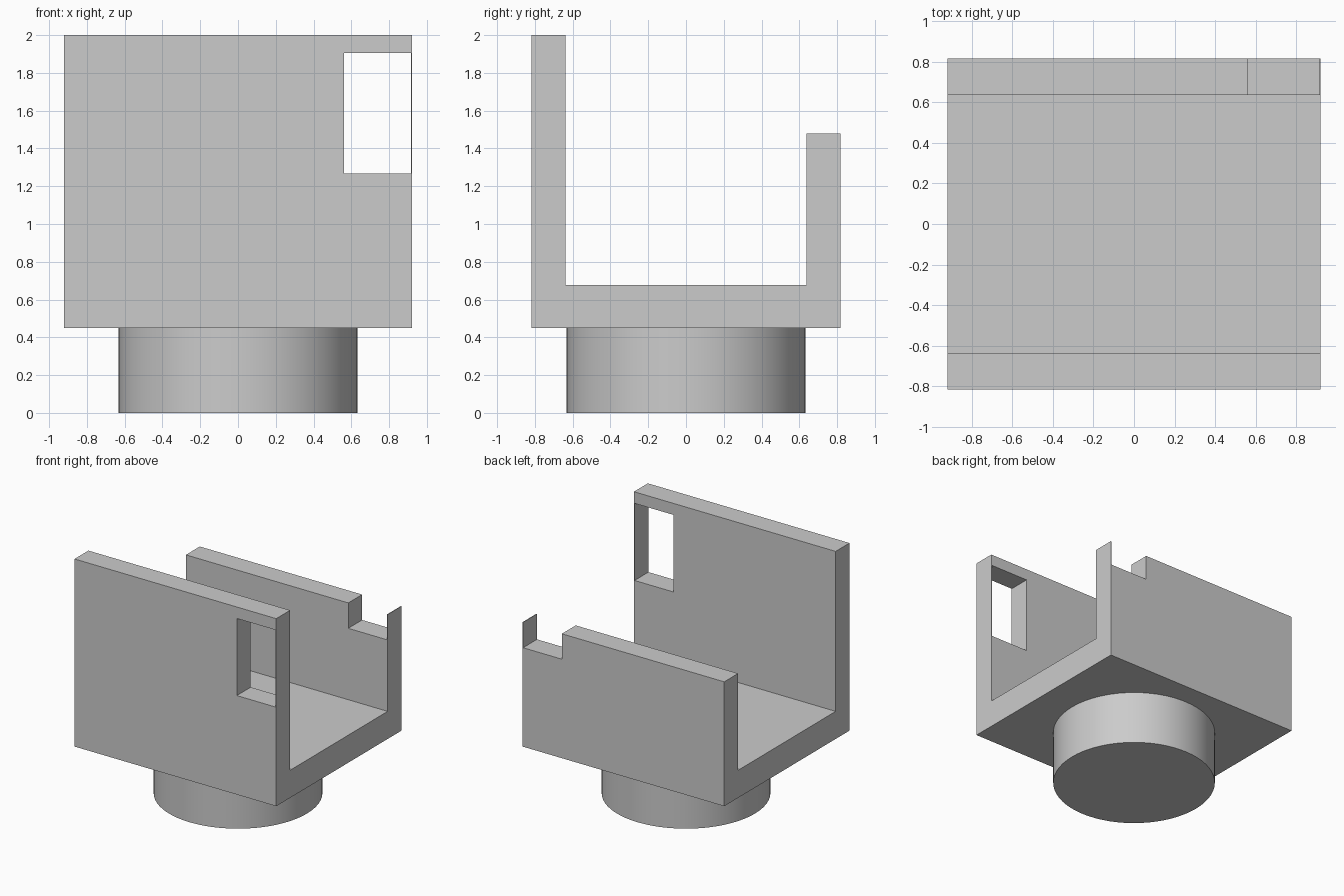
import bpy, bmesh
from mathutils import Vector

old = bpy.data.objects.get("Cube")
if old:
    bpy.data.objects.remove(old, do_unlink=True)

# One plain grey for everything
grey = bpy.data.materials.new("light grey")
grey.use_nodes = True
grey.diffuse_color = (0.6, 0.6, 0.6, 1)
grey.node_tree.nodes["Principled BSDF"].inputs["Base Color"].default_value = (0.6, 0.6, 0.6, 1)


def extrude_profile(name, points, x0, x1):
    """Extrude a (y, z) outline along x from x0 to x1."""
    bm = bmesh.new()
    face = bm.faces.new([bm.verts.new((x0, y, z)) for y, z in points])
    result = bmesh.ops.extrude_face_region(bm, geom=[face])
    moved = [v for v in result["geom"] if isinstance(v, bmesh.types.BMVert)]
    bmesh.ops.translate(bm, vec=Vector((x1 - x0, 0, 0)), verts=moved)
    bmesh.ops.recalc_face_normals(bm, faces=bm.faces)
    mesh = bpy.data.meshes.new(name)
    bm.to_mesh(mesh)
    bm.free()
    mesh.materials.append(grey)
    obj = bpy.data.objects.new(name, mesh)
    bpy.context.collection.objects.link(obj)
    return obj


# Channel bracket: tall front wall, floor, lower back wall
half_x, outer, inner = 0.922, 0.818, 0.637
bottom, floor, front_top, back_top = 0.45, 0.678, 2.0, 1.478
bracket = extrude_profile("channel_bracket", [
    (-outer, bottom), (outer, bottom), (outer, back_top), (inner, back_top),
    (inner, floor), (-inner, floor), (-inner, front_top), (-outer, front_top),
], -half_x, half_x)

# One cutter makes the front window and the back notch, leaving a thin end skin
cutter = extrude_profile("window_cutter", [
    (-1, 1.268), (1, 1.268), (1, 1.905), (-1, 1.905)], 0.562, 0.916)
cutter.hide_render = True
cutter.display_type = 'WIRE'
cut = bracket.modifiers.new("window", 'BOOLEAN')
cut.operation = 'DIFFERENCE'
cut.solver = 'EXACT'
cut.object = cutter
bpy.context.view_layer.objects.active = bracket
bpy.ops.object.select_all(action='DESELECT')
bracket.select_set(True)
bpy.ops.object.modifier_apply(modifier=cut.name)
bpy.data.objects.remove(cutter, do_unlink=True)

# Round mounting post below the floor
bpy.ops.mesh.primitive_cylinder_add(vertices=64, radius=0.632, depth=bottom,
                                    location=(0, 0, bottom / 2))
post = bpy.context.object
post.name = "mounting_post"
post.data.materials.append(grey)
bpy.ops.object.shade_smooth_by_angle()
